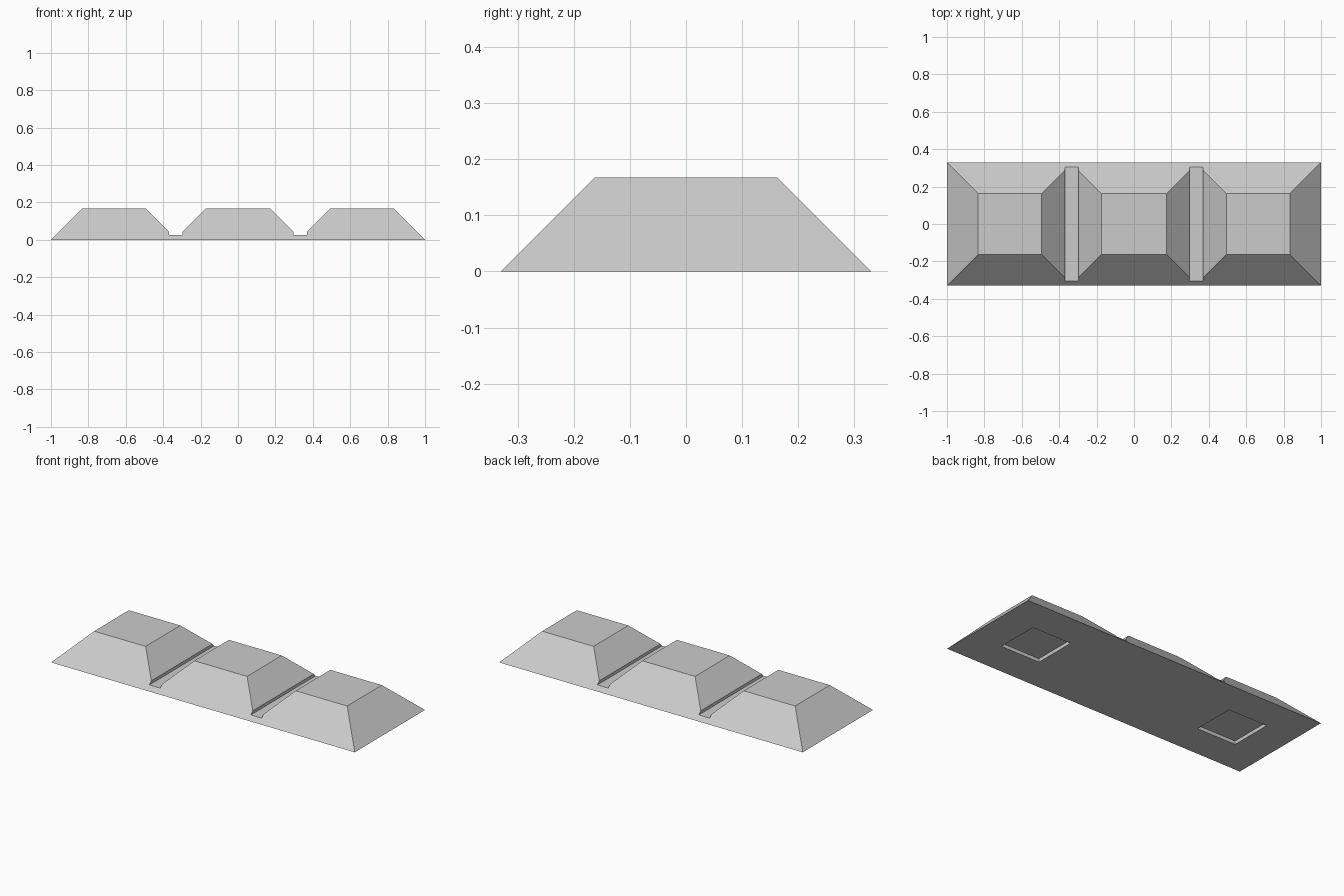
import bpy
import bmesh
from mathutils import Vector

cube = bpy.data.objects.get("Cube")
if cube:
    bpy.data.objects.remove(cube, do_unlink=True)

HEIGHT, HALF_DEPTH = 0.167, 0.33

grey = bpy.data.materials.new("plain_grey")
grey.use_nodes = True
colour = (0.6, 0.6, 0.6, 1)
grey.diffuse_color = colour
grey.node_tree.nodes["Principled BSDF"].inputs["Base Color"].default_value = colour


def link(name, bm):
    mesh = bpy.data.meshes.new(name)
    bm.to_mesh(mesh)
    bm.free()
    mesh.materials.append(grey)
    obj = bpy.data.objects.new(name, mesh)
    bpy.context.collection.objects.link(obj)
    return obj


# Ridge profile: three flat-topped humps separated by square-bottomed grooves
half = [(0.174, HEIGHT), (0.298, 0.043), (0.298, 0.025), (0.37, 0.025),
        (0.37, 0.043), (0.494, HEIGHT), (0.833, HEIGHT), (1, 0)]
profile = [(-x, z) for x, z in reversed(half)] + half

bm = bmesh.new()
face = bm.faces.new([bm.verts.new((x, -HALF_DEPTH, z)) for x, z in profile])
extruded = bmesh.ops.extrude_face_region(bm, geom=[face])["geom"]
moved = [v for v in extruded if isinstance(v, bmesh.types.BMVert)]
bmesh.ops.translate(bm, verts=moved, vec=(0, 2 * HALF_DEPTH, 0))

# Slope the front and back at 45 degrees by slicing off the upper edges
for side in (-1, 1):
    normal = Vector((0, side, 1)).normalized()
    cut = bmesh.ops.bisect_plane(
        bm, geom=bm.verts[:] + bm.edges[:] + bm.faces[:], dist=1e-5,
        plane_co=(0, side * HALF_DEPTH, 0), plane_no=normal, clear_outer=True)
    bm.verts.ensure_lookup_table()
    rim = [e for e in bm.edges
           if all(abs((v.co - Vector((0, side * HALF_DEPTH, 0))).dot(normal)) < 1e-4
                  for v in e.verts)]
    if not any(abs(f.normal.dot(normal)) > 0.999 and all(e in rim for e in f.edges)
               for f in bm.faces):
        bmesh.ops.contextual_create(bm, geom=rim)
bmesh.ops.recalc_face_normals(bm, faces=bm.faces)
block = link("ridged_block", bm)

# Shallow square sockets in the underside
for side, label in ((-1, "right"), (1, "left")):
    bm = bmesh.new()
    bmesh.ops.create_cube(bm, size=1)
    bmesh.ops.scale(bm, vec=(0.256, 0.256, 0.04), verts=bm.verts)
    cutter = link(label + "_socket_cutter", bm)
    cutter.location.x = side * 0.67
    cutter.hide_render = True
    cutter.hide_viewport = True
    cutter.display_type = 'WIRE'
    mod = block.modifiers.new(label + "_socket", 'BOOLEAN')
    mod.operation = 'DIFFERENCE'
    mod.solver = 'EXACT'
    mod.object = cutter
